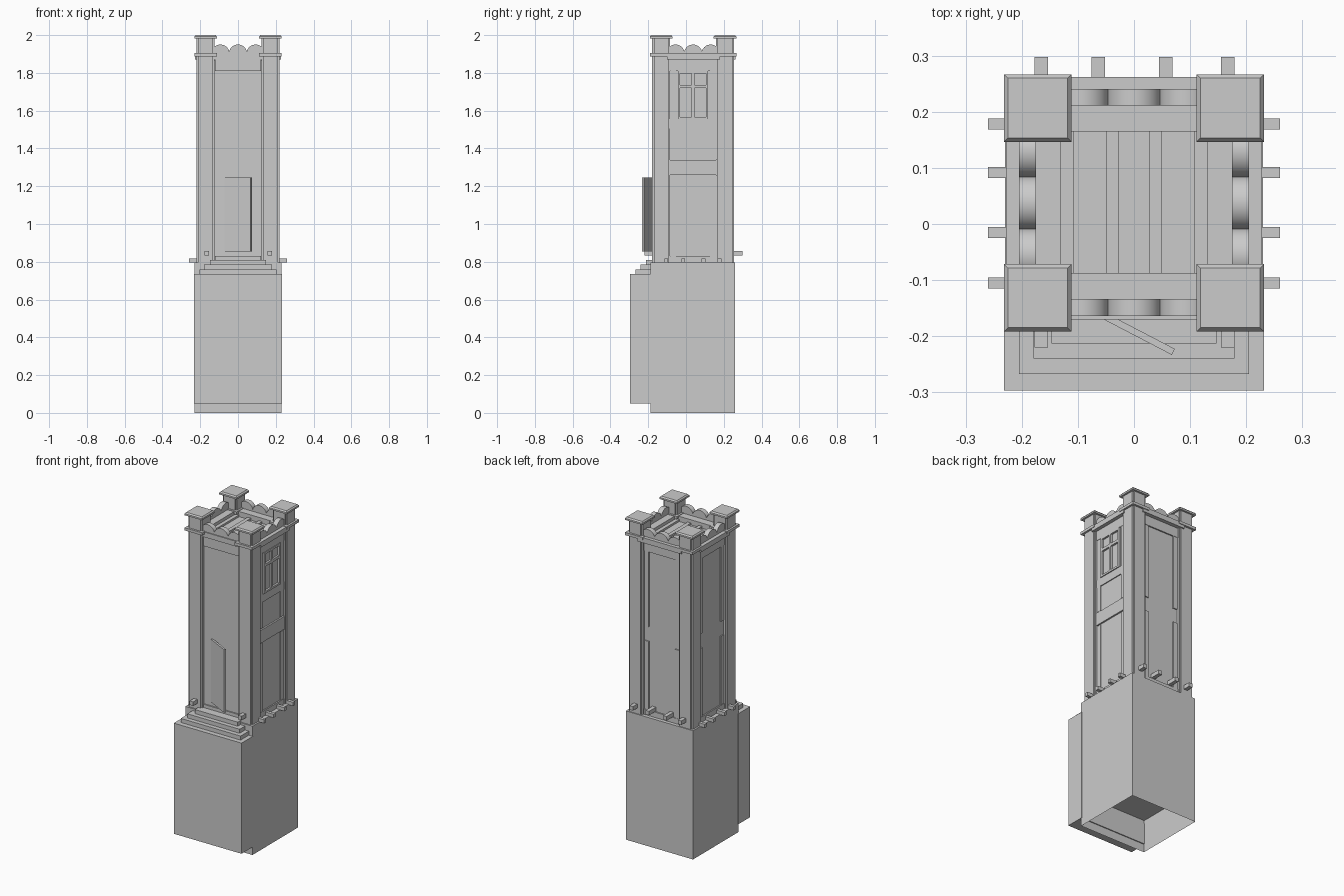
import bpy, bmesh, math
from mathutils import Matrix

if "Cube" in bpy.data.objects:
    bpy.data.objects.remove(bpy.data.objects["Cube"])

CY = 0.0375  # centre of the tower along y


def mesh_object(name, bm):
    me = bpy.data.meshes.new(name)
    bmesh.ops.recalc_face_normals(bm, faces=bm.faces[:])
    bm.to_mesh(me)
    bm.free()
    ob = bpy.data.objects.new(name, me)
    bpy.context.collection.objects.link(ob)
    return ob


def add_box(bm, x0, x1, y0, y1, z0, z1):
    m = Matrix.Translation(((x0 + x1) / 2, (y0 + y1) / 2, (z0 + z1) / 2)) @ \
        Matrix.Diagonal((x1 - x0, y1 - y0, z1 - z0, 1))
    return bmesh.ops.create_cube(bm, size=1, matrix=m)["verts"]


def boxes(name, *dims):
    bm = bmesh.new()
    for d in dims:
        add_box(bm, *d)
    return mesh_object(name, bm)


# Foundation, open from below with a recess
bm = bmesh.new()
add_box(bm, -0.23, 0.23, -0.187, 0.26, 0, 0.797)
bottom = min(bm.faces, key=lambda f: f.calc_center_median().z)
bmesh.ops.inset_region(bm, faces=[bottom], thickness=0.006)
bmesh.ops.translate(bm, verts=bottom.verts[:], vec=(0, 0, 0.2))
mesh_object("foundation", bm)

# Entrance block and three steps
boxes("entrance_block", (-0.232, 0.232, -0.297, -0.18, 0.05, 0.735))
for i, (hx, y) in enumerate([(0.205, -0.267), (0.179, -0.24), (0.147, -0.213)]):
    z = 0.735 + 0.025 * i
    boxes(f"step_{i + 1}", (-hx, hx, y, -0.15, z, z + 0.025))

# Floor beams poking out of the walls
beams = []
for y in (0.178, 0.092, -0.015, -0.105):
    beams.append((-0.26, 0.26, y - 0.01, y + 0.01, 0.795, 0.817))
for x in (-0.165, -0.064, 0.057, 0.167):
    beams.append((x - 0.012, x + 0.012, 0.2, 0.298, 0.833, 0.858))
for x in (-0.165, 0.167):
    beams.append((x - 0.012, x + 0.012, -0.22, -0.15, 0.833, 0.858))
boxes("floor_beams", *beams)

# Tower walls
boxes("tower_walls", (-0.197, 0.197, -0.155, 0.23, 0.795, 1.865))

# Corner columns with notched section, posts and caps
for sx in (-1, 1):
    for sy in (-1, 1):
        tag = ("left" if sx < 0 else "right") + ("_front" if sy < 0 else "_back")
        x, y = sx * 0.1715, CY + sy * 0.169
        a, b = 0.048, 0.039
        boxes("column_" + tag, (x - a, x + a, y - b, y + b, 0.797, 1.89),
              (x - b, x + b, y - a, y + a, 0.797, 1.89))
        boxes("post_" + tag, (x - a, x + a, y - b, y + b, 1.9, 1.985),
              (x - b, x + b, y - a, y + a, 1.9, 1.985))
        boxes("cornice_corner_" + tag, (x - 0.06, x + 0.06, y - 0.06, y + 0.06, 1.888, 1.905))
        bm = bmesh.new()
        c = 0.06
        add_box(bm, x - c, x + c, y - c, y + c, 1.982, 1.992)
        for v in add_box(bm, x - c, x + c, y - c, y + c, 1.992, 2.0):
            if v.co.z > 1.995:
                v.co.x = x + (v.co.x - x) * 0.89
                v.co.y = y + (v.co.y - y) * 0.89
        mesh_object("cap_" + tag, bm)

# Cornice ring and roof planks
boxes("cornice", (-0.15, 0.15, -0.17, -0.087, 1.87, 1.902),
      (-0.15, 0.15, 0.165, 0.262, 1.87, 1.902),
      (-0.228, -0.13, -0.1, 0.18, 1.87, 1.902),
      (0.13, 0.228, -0.1, 0.18, 1.87, 1.902))
edges = [-0.13, -0.107, -0.05, -0.027, 0.027, 0.05, 0.107, 0.13]
boxes("roof_planks", *[(edges[i], edges[i + 1], -0.09, 0.17, 1.85, 1.87 + 0.012 * (i % 2 == 0))
                       for i in range(len(edges) - 1)])


# Scalloped crest: half discs on each side
def crest(name, along_x, pos):
    bm = bmesh.new()
    n, r, h = 24, 0.048, 0.015
    for k in (-1, 0, 1):
        c = 0.093 * k
        rings = []
        for d in (-h, h):
            ring = []
            for i in range(n + 1):
                t = math.pi * i / n
                u, z = c + r * math.cos(t), 1.902 + r * math.sin(t)
                co = (u, pos + d, z) if along_x else (pos + d, CY + u, z)
                ring.append(bm.verts.new(co))
            rings.append(ring)
            bm.faces.new(ring)
        for i in range(n + 1):
            j = (i + 1) % (n + 1)
            bm.faces.new((rings[0][i], rings[0][j], rings[1][j], rings[1][i]))
    ob = mesh_object(name, bm)
    bpy.context.view_layer.objects.active = ob
    ob.select_set(True)
    bpy.ops.object.shade_smooth_by_angle(angle=math.radians(30))
    ob.select_set(False)


crest("crest_front", True, -0.149)
crest("crest_back", True, 0.226)
crest("crest_left", False, -0.19)
crest("crest_right", False, 0.19)

# Wall trim, drawn in wall coordinates (u across, z up) then placed on each side
SIDES = {"front": (0, -0.155), "right": (1, 0.197), "back": (0, 0.23), "left": (1, -0.197)}


def trim(name, side, rects, depth):
    axis, p = SIDES[side]
    lo, hi = sorted((p - math.copysign(0.004, p), p + math.copysign(depth, p)))
    dims = []
    for u0, u1, z0, z1 in rects:
        dims.append((u0, u1, lo, hi, z0, z1) if axis == 0
                    else (lo, hi, CY + u0, CY + u1, z0, z1))
    boxes(name + "_" + side, *dims)


for side in SIDES:
    trim("wall_header", side, [(-0.122, 0.122, 1.81, 1.888)], 0.008)
    trim("wall_sill", side, [(-0.122, 0.122, 0.797, 0.83)], 0.008)
    if side != "front":
        trim("wall_stiles", side, [(s * 0.105 - 0.015, s * 0.105 + 0.015, z0, z1)
                                   for s in (-1, 1) for z0, z1 in ((0.83, 1.255), (1.345, 1.81))], 0.006)
trim("mid_band", "right", [(-0.122, 0.122, 1.26, 1.34)], 0.01)
trim("lower_panel", "right", [(-0.122, 0.122, 1.505, 1.555)], 0.006)

# Window: frame bars around four panes
trim("window_frame", "right",
     [(-0.08, -0.068, 1.555, 1.81), (0.068, 0.08, 1.555, 1.81), (-0.008, 0.008, 1.555, 1.81),
      (-0.08, 0.08, 1.72, 1.737), (-0.08, 0.08, 1.797, 1.81), (-0.08, 0.08, 1.555, 1.567)], 0.012)

# Door standing ajar
bm = bmesh.new()
add_box(bm, 0, 0.158, -0.006, 0.006, 0.855, 1.245)
door = mesh_object("door", bm)
door.location = (-0.07, -0.155, 0)
door.rotation_euler = (0, 0, math.radians(-27.5))
